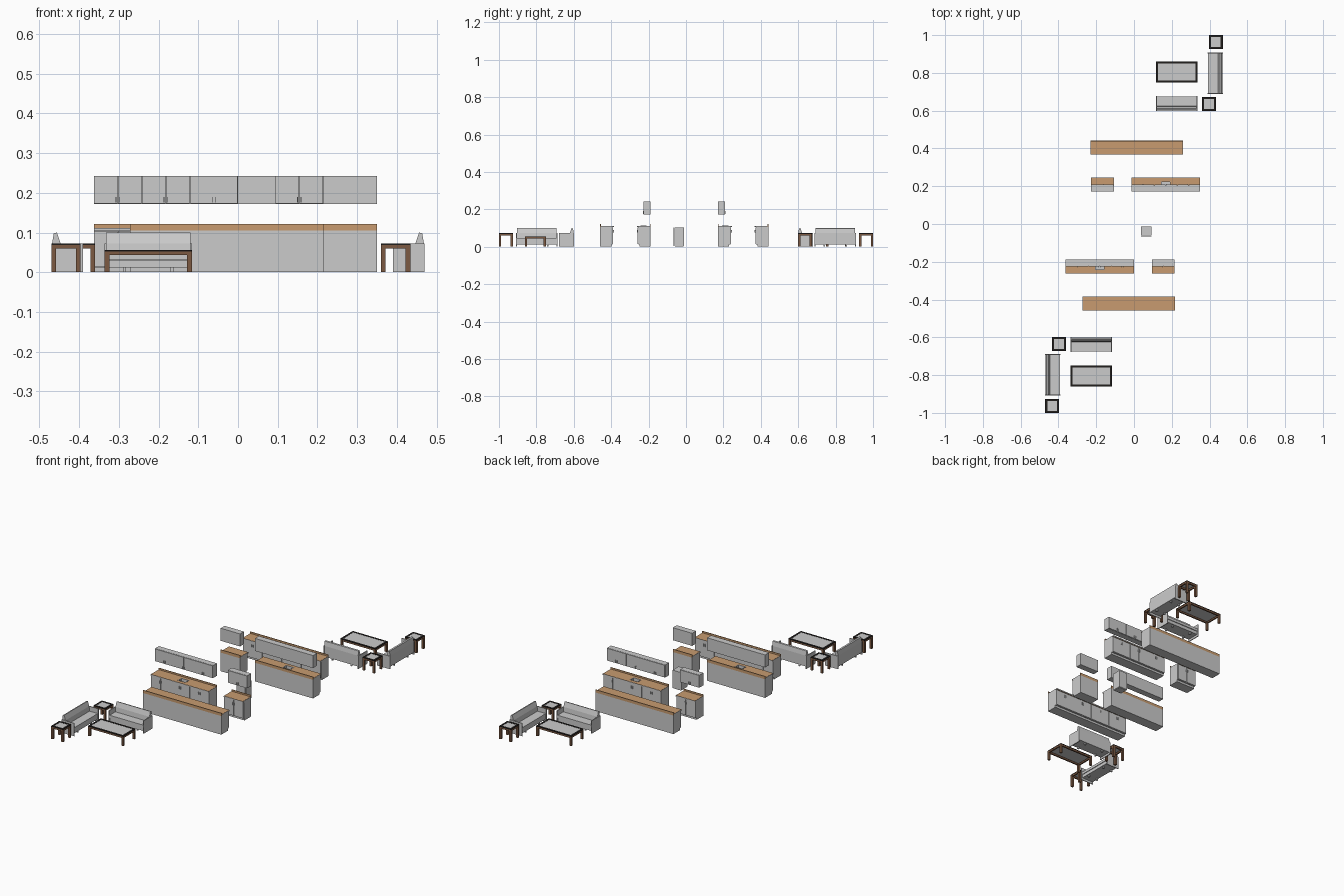
import bpy, bmesh, math
from mathutils import Matrix, Vector

if "Cube" in bpy.data.objects:
    bpy.data.objects.remove(bpy.data.objects["Cube"])


def material(name, r, g, b):
    m = bpy.data.materials.new(name)
    m.diffuse_color = (r, g, b, 1)
    m.use_nodes = True
    m.node_tree.nodes["Principled BSDF"].inputs["Base Color"].default_value = m.diffuse_color
    return m


WOOD = material("counter_wood", 0.58, 0.33, 0.16)
BROWN = material("leg_brown", 0.20, 0.10, 0.055)
BLACK = material("rim_black", 0.015, 0.013, 0.012)

turn = Matrix.Identity(4)   # placement of the half being built
suffix = ""


def finish(name, bm, mat):
    bmesh.ops.transform(bm, matrix=turn, verts=bm.verts)
    bmesh.ops.recalc_face_normals(bm, faces=bm.faces)
    me = bpy.data.meshes.new(name)
    bm.to_mesh(me)
    bm.free()
    ob = bpy.data.objects.new(name + suffix, me)
    if mat:
        me.materials.append(mat)
    bpy.context.collection.objects.link(ob)


def boxes(name, items, mat=None):
    """One object from boxes given as (x0, x1, y0, y1, z0, z1)."""
    bm = bmesh.new()
    for x0, x1, y0, y1, z0, z1 in items:
        size = (abs(x1 - x0), abs(y1 - y0), abs(z1 - z0))
        mid = Vector(((x0 + x1) / 2, (y0 + y1) / 2, (z0 + z1) / 2))
        bmesh.ops.create_cube(bm, size=1, matrix=Matrix.Translation(mid) @ Matrix.Diagonal((*size, 1)))
    finish(name, bm, mat)


def frame(x0, x1, y0, y1, z0, z1, w):
    """Four bars around a rectangle."""
    return [(x0, x1, y0, y0 + w, z0, z1), (x0, x1, y1 - w, y1, z0, z1),
            (x0, x0 + w, y0 + w, y1 - w, z0, z1), (x1 - w, x1, y0 + w, y1 - w, z0, z1)]


def table(name, cx, cy, sx, sy, h):
    x0, x1, y0, y1 = cx - sx / 2, cx + sx / 2, cy - sy / 2, cy + sy / 2
    w = 0.012
    boxes(name + "_legs", [(a, a + w, b, b + w, 0, h - 0.004)
                           for a in (x0, x1 - w) for b in (y0, y1 - w)], BROWN)
    boxes(name + "_apron", frame(x0 + .001, x1 - .001, y0 + .001, y1 - .001, h - .013, h - .004, .008), BROWN)
    boxes(name + "_rim", frame(x0, x1, y0, y1, h - 0.004, h, 0.011), BLACK)
    boxes(name + "_top_panel", [(x0 + .011, x1 - .011, y0 + .011, y1 - .011, h - .005, h - .001)])


def sofa(name, cx, cy, angle, length=0.22, depth=0.08):
    """Sofa facing local -y, back on +y, turned about its centre."""
    global turn
    saved = turn
    turn = saved @ Matrix.Translation((cx, cy, 0)) @ Matrix.Rotation(angle, 4, 'Z')
    L, D = length / 2, depth / 2
    boxes(name + "_arms", [(s * L, s * (L - 0.005), -D, D, 0, 0.073) for s in (-1, 1)])
    boxes(name + "_seat", [(-L + .005, L - .005, -D + .006, D - .002, 0.012, 0.030),
                           (-L + .005, L - .005, -D + .003, D - .02, 0.031, 0.046)])
    boxes(name + "_feet", [(x - .004, x + .004, y - .004, y + .004, 0, 0.012)
                           for x in (-.06, .06) for y in (-.025, .03)])
    # slanted backrest from a side profile
    bm = bmesh.new()
    prof = [(D - .027, .03), (D - .002, .03), (D - .002, .073), (D - .006, .098), (D - .014, .100), (D - .023, .073)]
    f = bm.faces.new([bm.verts.new((-L + .004, y, z)) for y, z in prof])
    ex = bmesh.ops.extrude_face_region(bm, geom=[f])
    bmesh.ops.translate(bm, vec=(length - .008, 0, 0),
                        verts=[v for v in ex["geom"] if isinstance(v, bmesh.types.BMVert)])
    finish(name + "_backrest", bm, None)
    turn = saved


def doors(name, x0, n, unit, y, z0, z1, t, hz):
    """Pairs of doors with pairs of handles on each cabinet unit."""
    pan, hand = [], []
    for i in range(n):
        a = x0 + i * unit
        m = a + unit / 2
        pan += [(a + .0008, m - .0005, y(t), y(t + .004), z0, z1),
                (m + .0005, a + unit - .0008, y(t), y(t + .004), z0, z1)]
        hand += [(m + s * .0045 - .001, m + s * .0045 + .001, y(t + .004), y(t + .008), hz, hz + .014)
                 for s in (-1, 1)]
    boxes(name + "_doors", pan)
    boxes(name + "_handles", hand)


def base_run(name, x0, n, unit, yb, d, sink=None):
    """Base cabinets with back on y = yb, facing d; sink is a unit index."""
    def y(t): return yb + d * t
    x1 = x0 + n * unit
    boxes(name + "_plinth", [(x0, x1, y(0), y(.06), 0, .012)])
    body = []
    for i in range(n):
        a, b = x0 + i * unit, x0 + (i + 1) * unit
        if i == sink:      # open-topped carcass below the sink
            body += [(a, b, y(0), y(.003), .012, .105), (a, b, y(.063), y(.066), .012, .105),
                     (a, b, y(.003), y(.063), .012, .016)]
        else:
            body.append((a, b, y(0), y(.066), .012, .105))
    boxes(name + "_carcass", body)
    doors(name, x0, n, unit, y, .014, .104, .066, .076)
    boxes(name + "_end_trims", [(x, x + .001, y(.004), y(.074), .105, .1115) for x in (x0, x1 - .001)])
    a, b = x0 + .001, x1 - .001
    if sink is None:
        slab = [(a, b, y(.004), y(.0735), .105, .112)]
    else:
        m = x0 + (sink + .5) * unit
        l, r = m - .025, m + .025
        slab = [(a, l, y(.004), y(.0735), .105, .112), (r, b, y(.004), y(.0735), .105, .112),
                (l, r, y(.004), y(.022), .105, .112), (l, r, y(.055), y(.0735), .105, .112)]
        lo, hi = sorted((y(.022), y(.055)))
        boxes(name + "_sink", frame(l, r, lo, hi, .088, .113, .003) + [(l, r, lo, hi, .086, .088)])
    boxes(name + "_countertop", slab, WOOD)
    boxes(name + "_counter_front", [(a, b, y(.0735), y(.074), .105, .1115)])
    boxes(name + "_backsplash", [(x0, x1, y(0), y(.004), .105, .121)], WOOD)


def upper_run(name, x0, n, unit, yb, d):
    """Wall cabinets."""
    def y(t): return yb + d * t
    boxes(name + "_carcass", [(x0, x0 + n * unit, y(0), y(.033), .172, .243)])
    doors(name, x0, n, unit, y, .173, .242, .033, .176)


U = 0.121
for k in range(2):
    suffix = ("_front_half", "_back_half")[k]
    half = Matrix.Rotation(math.pi * k, 4, 'Z')

    # lounge group, turned about the origin
    turn = half
    table("corner_table", -0.397, -0.636, 0.074, 0.074, 0.073)
    table("end_table", -0.433, -0.963, 0.074, 0.074, 0.073)
    table("coffee_table", -0.226, -0.805, 0.220, 0.112, 0.056)
    sofa("long_sofa", -0.226, -0.638, 0)
    sofa("side_sofa", -0.430, -0.798, math.pi / 2)

    # kitchen group, turned about its own centre
    c = Vector((-0.0065, -0.009, 0))
    turn = Matrix.Translation(c) @ half @ Matrix.Translation(-c)
    base_run("bar", -0.272, 4, 0.489 / 4, -0.459, 1)
    base_run("sink_cabinets", -0.363, 3, U, -0.189, -1, sink=1)
    base_run("short_cabinet", 0.094, 1, U, -0.189, -1)
    upper_run("long_wall_cabinets", -0.363, 3, U, -0.189, -1)
    upper_run("short_wall_cabinet", 0.094, 1, U, -0.189, -1)

# small fridge between the two kitchens
turn, suffix = Matrix.Identity(4), ""
boxes("fridge_body", [(0.038, 0.092, -0.062, -0.012, 0.003, 0.103)])
boxes("fridge_door", [(0.038, 0.092, -0.067, -0.063, 0.005, 0.102)])
boxes("fridge_base", [(0.041, 0.089, -0.060, -0.014, 0, 0.003)])
